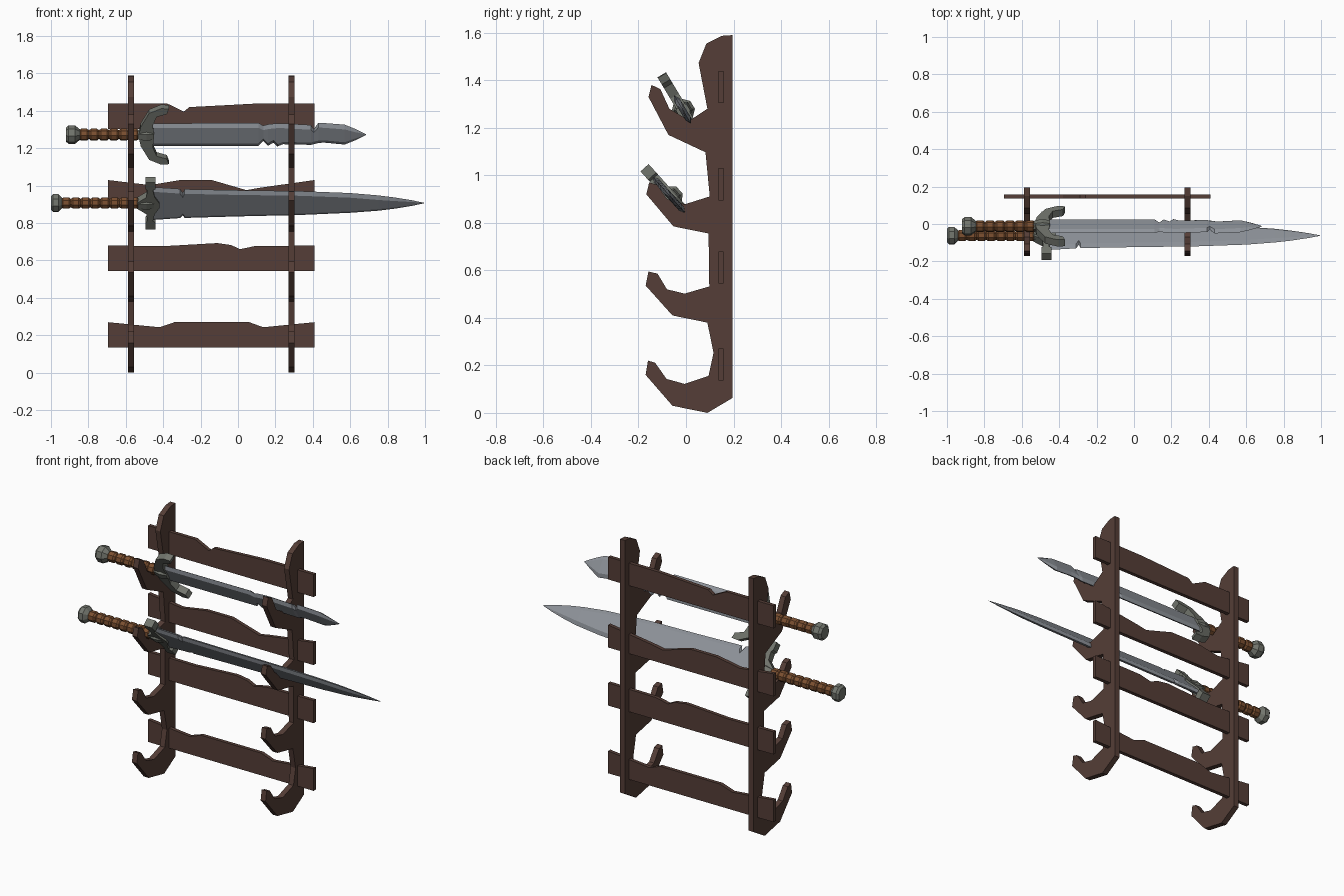
import bpy, bmesh, math

if "Cube" in bpy.data.objects:
    bpy.data.objects.remove(bpy.data.objects["Cube"])

def mat(name, c):
    m = bpy.data.materials.new(name)
    m.diffuse_color = (*c, 1)
    m.use_nodes = True
    m.node_tree.nodes["Principled BSDF"].inputs["Base Color"].default_value = m.diffuse_color
    return m

WOOD = mat("dark_wood", (0.09, 0.048, 0.038))
STEEL = mat("steel", (0.27, 0.29, 0.32))
IRON = mat("old_iron", (0.17, 0.18, 0.155))
LEATHER = mat("leather", (0.2, 0.08, 0.03))

def finish(name, bm, material, loc=(0, 0, 0), tilt=0):
    bmesh.ops.recalc_face_normals(bm, faces=bm.faces)
    me = bpy.data.meshes.new(name)
    bm.to_mesh(me)
    bm.free()
    ob = bpy.data.objects.new(name, me)
    bpy.context.collection.objects.link(ob)
    me.materials.append(material)
    ob.location = loc
    ob.rotation_euler.x = math.radians(tilt)
    return ob

def slab(name, pts, depth, material, **kw):
    """Extrude a closed 3D outline along the depth vector."""
    bm = bmesh.new()
    f = bm.faces.new([bm.verts.new(p) for p in pts])
    r = bmesh.ops.extrude_face_region(bm, geom=[f])
    bmesh.ops.translate(bm, vec=depth, verts=[v for v in r["geom"] if isinstance(v, bmesh.types.BMVert)])
    return finish(name, bm, material, **kw)

def loft(name, rings, material, **kw):
    """Skin a list of equal-sized rings and cap both ends."""
    bm = bmesh.new()
    vs = [[bm.verts.new(p) for p in r] for r in rings]
    n = len(vs[0])
    for a, b in zip(vs, vs[1:]):
        for i in range(n):
            j = (i + 1) % n
            bm.faces.new((a[i], a[j], b[j], b[i]))
    bm.faces.new(vs[0])
    bm.faces.new(vs[-1])
    return finish(name, bm, material, **kw)

def lathe(name, prof, sides, material, **kw):
    """Turn (x, radius) points around the x axis."""
    ang = [2 * math.pi * (i + 0.5) / sides for i in range(sides)]
    return loft(name, [[(x, r * math.cos(a), r * math.sin(a)) for a in ang] for x, r in prof], material, **kw)

# Side posts with four hooks, profile in (y, z)
post = [(.196, 1.59), (.15, 1.587), (.086, 1.555), (.053, 1.473), (.09, 1.28), (.015, 1.23),
        (-.07, 1.28), (-.108, 1.363), (-.145, 1.38), (-.158, 1.33), (-.074, 1.17), (.082, 1.097),
        (.1, .911), (-.005, .878), (-.08, .9), (-.122, .96), (-.155, .97), (-.167, .92), (-.053, .785), (.095, .755),
        (.098, .532), (-.006, .502), (-.08, .52), (-.12, .586), (-.158, .595), (-.17, .536), (-.057, .41), (.09, .38),
        (.116, .253), (.095, .156), (-.006, .122), (-.082, .143), (-.13, .211), (-.16, .22), (-.17, .16), (-.057, .03),
        (.09, 0), (.196, .063)]
for side, x in (("left", -.588), ("right", .27)):
    slab("post_" + side, [(x, y, z) for y, z in post], (.033, 0, 0), WOOD)

# Back planks with worn top edges: bottom z and top (x, z)
planks = [
    (.136, [(-.695, .27), (-.42, .243), (-.34, .27), (.06, .27), (.135, .243), (.409, .27)]),
    (.544, [(-.695, .68), (-.39, .677), (-.11, .693), (-.035, .682), (.01, .66), (.09, .677), (.409, .68)]),
    (.894, [(-.695, 1.03), (-.47, 1.003), (-.31, 1.03), (-.14, 1.03), (.045, .976), (.105, .987), (.409, 1.03)]),
    (1.304, [(-.695, 1.44), (-.38, 1.44), (-.29, 1.396), (-.26, 1.42), (.08, 1.438), (.409, 1.44)])]
for i, (z0, top) in enumerate(planks):
    outline = [(-.695, z0)] + top + [(.409, z0)]
    slab(f"back_plank_{i + 1}", [(x, .136, z) for x, z in outline], (0, .022, 0), WOOD)

def sword(name, loc, tilt, blade, guard, grip, pommel, count, thick):
    kw = dict(loc=loc, tilt=tilt)
    # Blade: flat core with bevelled edges, stations (x, upper, lower width)
    rings = []
    for x, u, l in blade:
        t = .013 * min(1, (u + l) / .12)
        a, b = max(u - .022, u * .55), max(l - .022, l * .55)
        rings.append([(x, 0, u), (x, t, a), (x, t, -b), (x, 0, -l), (x, -t, -b), (x, -t, a)])
    loft(name + "_blade", rings, STEEL, **kw)
    # Crossguard: half outline mirrored top to bottom
    full = guard + [(x, -z) for x, z in reversed(guard)]
    slab(name + "_guard", [(x, -thick / 2, z) for x, z in full], (0, thick, 0), IRON, **kw)
    lathe(name + "_collar", [(-.545, .026), (-.49, .04), (-.45, .03)], 6, IRON, **kw)
    # Grip with bulging leather wraps
    g0, g1 = grip
    s = (g1 - g0) / count
    prof = []
    for i in range(count):
        prof += [(g0 + (i + f) * s, r) for f, r in ((.02, .024), (.2, .032), (.8, .032), (.98, .024))]
    lathe(name + "_grip", prof, 8, LEATHER, **kw)
    # Faceted pommel
    p0, p1 = pommel
    w = p1 - p0
    lathe(name + "_pommel", [(p0, .038), (p0 + .2 * w, .05), (p0 + .65 * w, .05), (p1, .028)], 8, IRON, **kw)

# Short upper sword with curved guard
sword("upper_sword", (0, -.012, 1.273), 31,
      [(-.47, .07, .07), (.11, .072, .07), (.135, .056, .04), (.16, .064, .07), (.19, .068, .05), (.21, .07, .074),
       (.24, .07, .06), (.39, .06, .064), (.405, .034, .06), (.43, .074, .052), (.46, .072, .05), (.57, .062, .062),
       (.63, .034, .034), (.685, .002, .002)],
      [(-.53, .01), (-.52, .06), (-.475, .145), (-.41, .175), (-.37, .172), (-.38, .14), (-.435, .122), (-.455, .07), (-.45, .01)],
      (-.85, -.53), (-.92, -.845), 6, .042)

# Long lower sword with straight guard
sword("lower_sword", (0, -.062, .907), 42,
      [(-.46, .115, .122), (-.31, .102, .108), (-.295, .074, .088), (-.285, .1, .107), (0, .092, .096), (.33, .086, .086),
       (.6, .072, .07), (.75, .055, .055), (.84, .04, .04), (.93, .02, .02), (.995, .002, .002)],
      [(-.54, .02), (-.49, .06), (-.485, .11), (-.495, .12), (-.495, .168), (-.44, .168), (-.44, .12), (-.455, .11),
       (-.445, .06), (-.42, .015)],
      (-.945, -.53), (-1, -.94), 8, .046)
